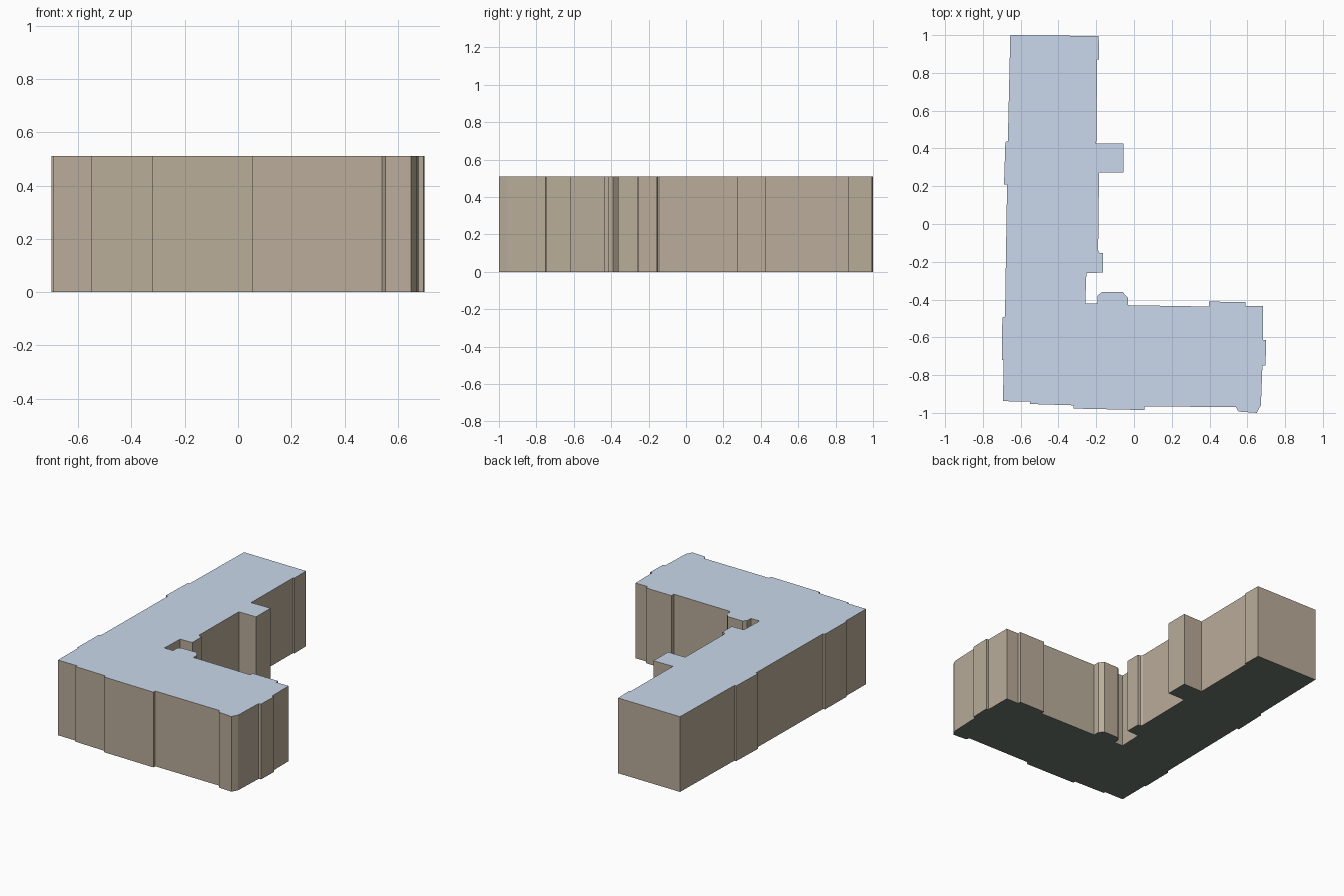
import bpy, bmesh

if "Cube" in bpy.data.objects:
    bpy.data.objects.remove(bpy.data.objects["Cube"])

HEIGHT = 0.51

# Footprint walls, walked clockwise from the north-west corner
north_wing_east = [
    (-0.655, 1.0), (-0.187, 0.995), (-0.185, 0.87), (-0.195, 0.87), (-0.2, 0.425),
    (-0.056, 0.427), (-0.056, 0.273), (-0.185, 0.273), (-0.19, -0.14), (-0.182, -0.153),
    (-0.163, -0.155), (-0.163, -0.257), (-0.252, -0.26)]
courtyard_side = [
    (-0.258, -0.42), (-0.193, -0.42), (-0.193, -0.38), (-0.17, -0.36), (-0.06, -0.36),
    (-0.033, -0.39), (-0.033, -0.43), (0.397, -0.437), (0.397, -0.411), (0.59, -0.413),
    (0.59, -0.435)]
east_end = [
    (0.683, -0.435), (0.684, -0.615), (0.7, -0.615), (0.696, -0.748), (0.68, -0.75),
    (0.672, -0.958), (0.65, -1.0), (0.553, -0.993), (0.54, -0.97)]
front_side = [
    (0.055, -0.965), (0.055, -0.985), (-0.32, -0.977), (-0.32, -0.96),
    (-0.55, -0.953), (-0.55, -0.94)]
west_side = [
    (-0.693, -0.938), (-0.691, -0.72), (-0.7, -0.72), (-0.697, -0.495), (-0.683, -0.49),
    (-0.672, 0.21), (-0.688, 0.21), (-0.681, 0.435), (-0.668, 0.437)]


def material(name, color):
    mat = bpy.data.materials.new(name)
    mat.diffuse_color = (*color, 1)
    mat.use_nodes = True
    mat.node_tree.nodes["Principled BSDF"].inputs["Base Color"].default_value = mat.diffuse_color
    return mat


def extruded_block(name, outline, height, materials):
    """Closed prism from a footprint; materials are wall, top, underside."""
    bm = bmesh.new()
    base = bm.faces.new([bm.verts.new((x, y, 0)) for x, y in outline])
    ext = bmesh.ops.extrude_face_region(bm, geom=[base], use_keep_orig=True)
    for v in ext["geom"]:
        if isinstance(v, bmesh.types.BMVert):
            v.co.z = height
    bmesh.ops.recalc_face_normals(bm, faces=bm.faces)
    for f in bm.faces:
        f.normal_update()
        f.material_index = 1 if f.normal.z > 0.5 else 2 if f.normal.z < -0.5 else 0
    mesh = bpy.data.meshes.new(name)
    bm.to_mesh(mesh)
    bm.free()
    for mat in materials:
        mesh.materials.append(mat)
    obj = bpy.data.objects.new(name, mesh)
    bpy.context.collection.objects.link(obj)
    return obj


# L-shaped building: tan walls, blue-grey flat roof, dark underside
extruded_block("building",
               north_wing_east + courtyard_side + east_end + front_side + west_side,
               HEIGHT,
               [material("wall", (0.486, 0.415, 0.32)),
                material("roof", (0.59, 0.69, 0.83)),
                material("underside", (0.15, 0.19, 0.165))])
